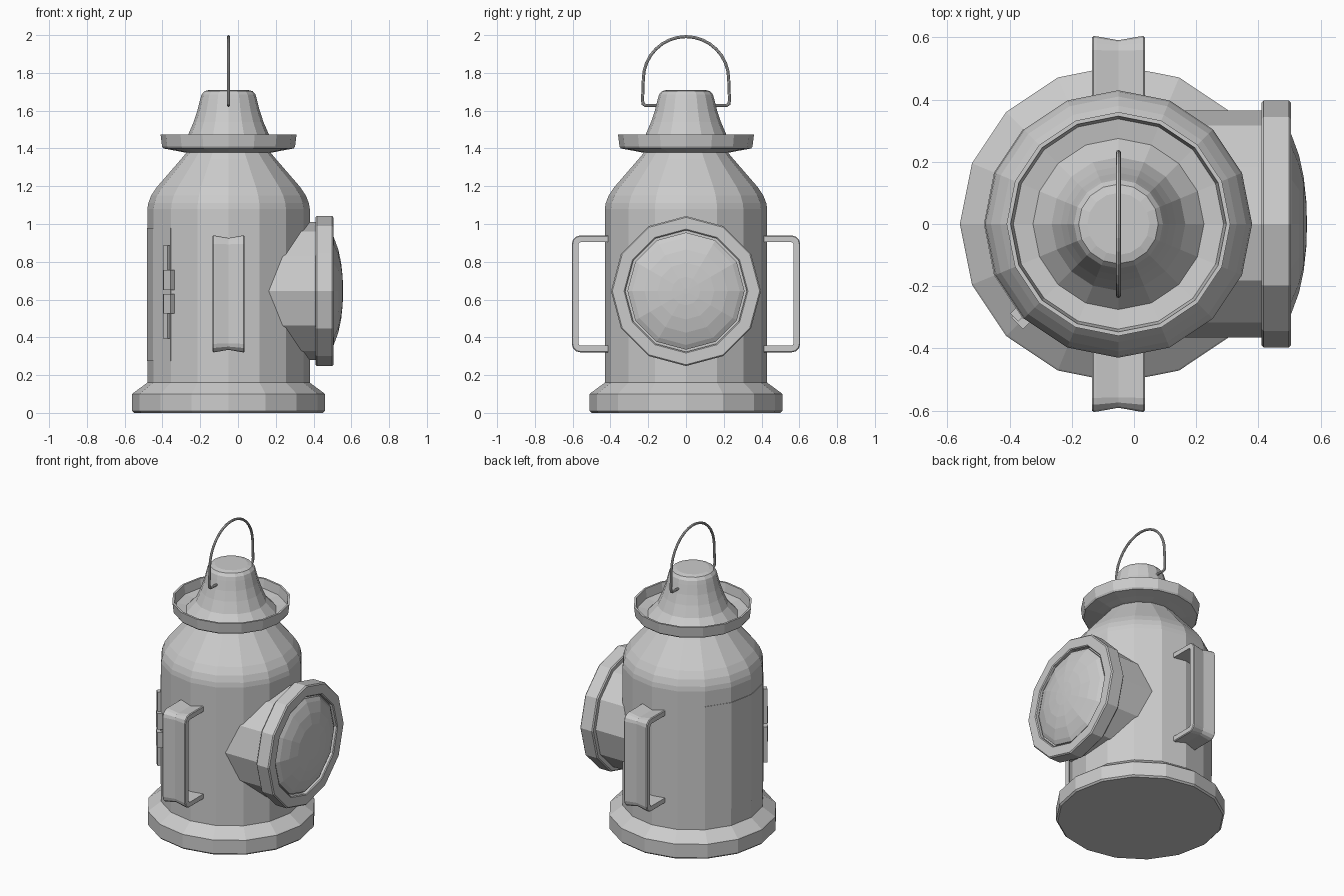
import bpy, bmesh
from math import sin, cos, pi, radians
from mathutils import Vector, Matrix

if "Cube" in bpy.data.objects:
    bpy.data.objects.remove(bpy.data.objects["Cube"])

AXIS = -0.05  # x position of the lantern body axis


def finish(name, bm):
    bmesh.ops.recalc_face_normals(bm, faces=bm.faces)
    me = bpy.data.meshes.new(name)
    bm.to_mesh(me)
    bm.free()
    ob = bpy.data.objects.new(name, me)
    bpy.context.collection.objects.link(ob)
    return ob


def bridge(bm, rings):
    n = len(rings[0])
    for a, b in zip(rings, rings[1:]):
        for i in range(n):
            j = (i + 1) % n
            bm.faces.new((a[i], a[j], b[j], b[i]))
    bm.faces.new(rings[0])
    bm.faces.new(rings[-1])


def lathe(name, profile, sides, sideways=False):
    """Revolve (radius, height) points around the body axis or the lens axis."""
    bm = bmesh.new()
    rings = []
    for r, h in profile:
        ring = []
        for i in range(sides):
            a = 2 * pi * i / sides
            u, v = r * cos(a), r * sin(a)
            ring.append(bm.verts.new((h, u, 0.645 + v) if sideways else (AXIS + u, v, h)))
        rings.append(ring)
    bridge(bm, rings)
    return finish(name, bm)


def sweep(name, path, section, side=1):
    """Sweep an (x, outward) section along a path in the y-z plane."""
    pts = [Vector(p) for p in path]
    bm = bmesh.new()
    rings = []
    for i, p in enumerate(pts):
        t0 = (p - pts[i - 1]).normalized() if i else (pts[1] - p).normalized()
        t1 = (pts[i + 1] - p).normalized() if i < len(pts) - 1 else t0
        t = (t0 + t1).normalized()
        n = Vector((t.y, -t.x)) / max(t.dot(t0), 0.5)
        rings.append([bm.verts.new((AXIS + u, side * (p.x + n.x * v), p.y + n.y * v))
                      for u, v in section])
    bridge(bm, rings)
    return finish(name, bm)


def arc(cy, cz, r, a0, a1, n):
    return [(cy + r * cos(radians(a0 + (a1 - a0) * i / n)),
             cz + r * sin(radians(a0 + (a1 - a0) * i / n))) for i in range(n + 1)]


# Body with flared base and sloping shoulder
lathe("body", [(0.50, 0), (0.51, 0.01), (0.51, 0.10), (0.505, 0.105), (0.43, 0.16),
               (0.43, 1.08), (0.425, 1.11), (0.41, 1.15), (0.38, 1.195),
               (0.25, 1.345), (0.225, 1.375), (0.22, 1.40)], 16)

# Chimney cap with upturned rim
lathe("chimney_cap", [(0.21, 1.375), (0.24, 1.38), (0.28, 1.388), (0.345, 1.40),
                      (0.352, 1.41), (0.36, 1.475), (0.347, 1.475), (0.338, 1.415),
                      (0.275, 1.405), (0.215, 1.47), (0.185, 1.54), (0.165, 1.60),
                      (0.15, 1.66), (0.143, 1.685), (0.128, 1.703), (0.10, 1.71)], 16)

# Lens housing, bezel ring and domed glass
lathe("lens_housing", [(0.365, 0.10), (0.365, 0.42)], 12, True)
lathe("lens_bezel", [(0.36, 0.41), (0.39, 0.41), (0.397, 0.417), (0.397, 0.498),
                     (0.39, 0.505), (0.328, 0.505), (0.322, 0.50), (0.322, 0.475)], 12, True)
lathe("lens_glass", [(0.31, 0.46), (0.31, 0.492), (0.285, 0.507), (0.22, 0.531),
                     (0.15, 0.546), (0.075, 0.554), (0.015, 0.556)], 12, True)

# Side handles: flat strap with a shallow groove outside
strap = [(-0.085, -0.0175), (0.085, -0.0175), (0.085, 0.013), (0.08, 0.0175),
         (0.07, 0.0165), (0, 0.004), (-0.07, 0.0165), (-0.08, 0.0175), (-0.085, 0.013)]
handle_path = ([(0.40, 0.338)] + arc(0.557, 0.368, 0.03, -90, 0, 3)
               + arc(0.557, 0.892, 0.03, 0, 90, 3) + [(0.40, 0.922)])
for side, label in ((1, "back"), (-1, "front")):
    sweep(label + "_handle", handle_path, strap, side)

# Wire carrying bail hooked into the cap
wire = [(0.008 * cos(2 * pi * i / 8), 0.008 * sin(2 * pi * i / 8)) for i in range(8)]
bail_path = ([(0.14, 1.628), (0.215, 1.628), (0.228, 1.636), (0.23, 1.66)]
             + arc(0, 1.766, 0.226, 0, 180, 16)
             + [(-0.23, 1.66), (-0.228, 1.636), (-0.215, 1.628), (-0.14, 1.628)])
sweep("bail", bail_path, wire)

# Curved access door on the left side
bm = bmesh.new()
rings = []
for k in range(5):
    a = radians(135 + 22.5 * k)
    rings.append([bm.verts.new((AXIS + r * cos(a), r * sin(a), z))
                  for r, z in ((0.42, 0.275), (0.433, 0.275), (0.433, 0.98), (0.42, 0.98))])
bridge(bm, rings)
finish("door", bm)

# Door latch: two upright bars, each with a tab, on the door's front edge
a = radians(225)
out = Vector((cos(a), sin(a), 0))
along = Vector((-sin(a), cos(a), 0))
for name, t0, t1, z0, z1, r1 in (("upper_latch_bar", -0.042, -0.006, 0.65, 0.885, 0.45),
                                 ("lower_latch_bar", -0.042, -0.006, 0.395, 0.63, 0.45),
                                 ("upper_latch_tab", -0.03, 0.022, 0.65, 0.757, 0.457),
                                 ("lower_latch_tab", -0.03, 0.022, 0.527, 0.63, 0.457)):
    bm = bmesh.new()
    bmesh.ops.create_cube(bm, size=1)
    r0 = 0.41
    centre = Vector((AXIS, 0, (z0 + z1) / 2)) + out * (r0 + r1) / 2 + along * (t0 + t1) / 2
    rot = Matrix.Rotation(a, 4, 'Z')
    scale = Matrix.Diagonal((r1 - r0, t1 - t0, z1 - z0, 1))
    bm.transform(Matrix.Translation(centre) @ rot @ scale)
    finish(name, bm)
